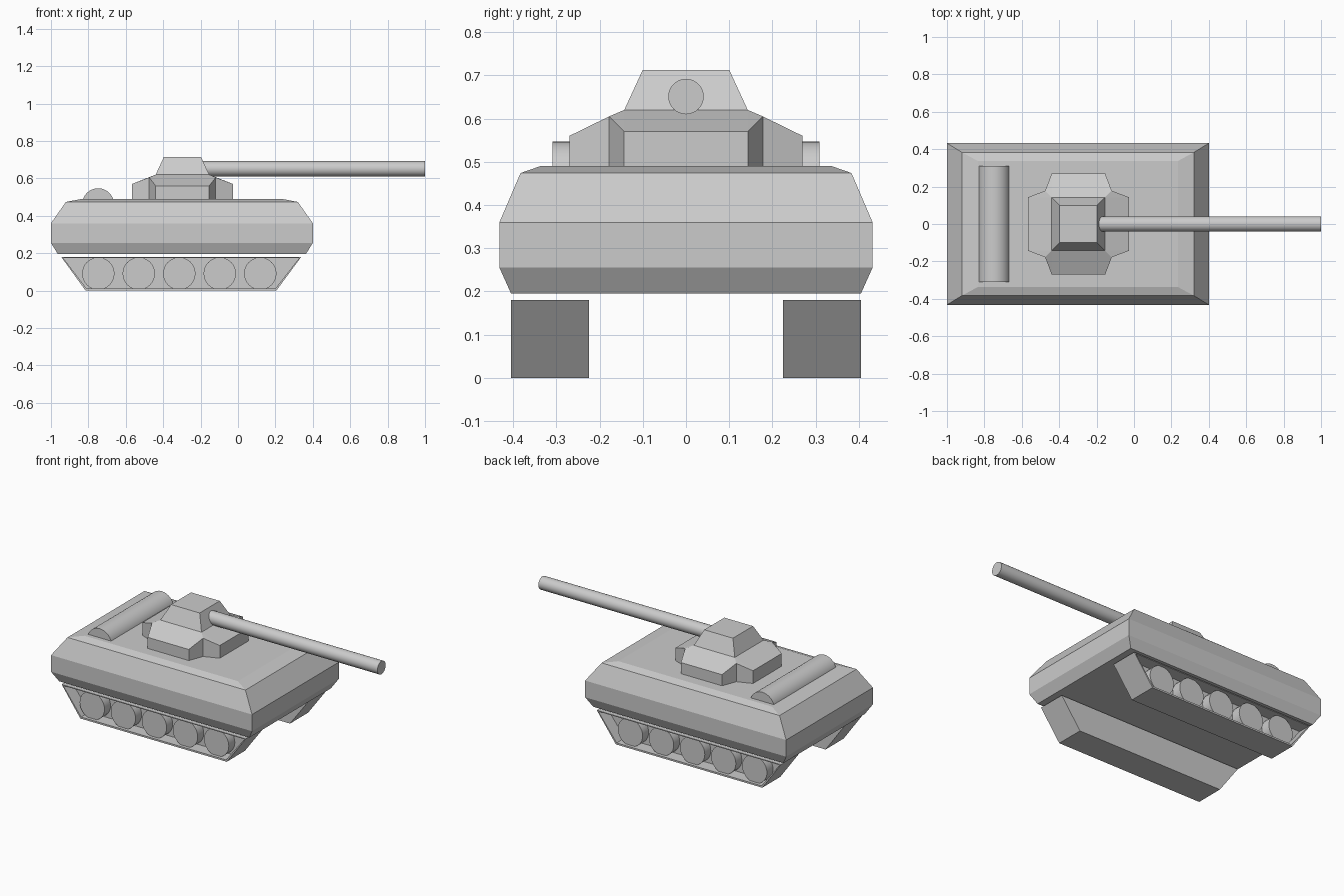
import bpy, bmesh, math
from mathutils import Vector

if "Cube" in bpy.data.objects:
    bpy.data.objects.remove(bpy.data.objects["Cube"])


def finish(name, bm):
    bmesh.ops.recalc_face_normals(bm, faces=bm.faces[:])
    me = bpy.data.meshes.new(name)
    bm.to_mesh(me)
    bm.free()
    ob = bpy.data.objects.new(name, me)
    bpy.context.collection.objects.link(ob)
    return ob


def cylinder(name, r, length, loc, rot):
    bpy.ops.mesh.primitive_cylinder_add(vertices=32, radius=r, depth=length,
                                        location=loc, rotation=rot)
    bpy.context.object.name = name
    bpy.ops.object.shade_smooth_by_angle(angle=math.radians(35))


def loft(bm, rings):
    """Join equal-length rings of points and cap both ends."""
    loops = [[bm.verts.new(p) for p in ring] for ring in rings]
    n = len(loops[0])
    for a, b in zip(loops, loops[1:]):
        for i in range(n):
            j = (i + 1) % n
            bm.faces.new((a[i], a[j], b[j], b[i]))
    bm.faces.new(loops[0][::-1])
    return bm.faces.new(loops[-1])


def rect(cx, hx, hy, z):
    return [(cx + sx * hx, sy * hy, z)
            for sx, sy in ((-1, -1), (1, -1), (1, 1), (-1, 1))]


# Hull: stacked rectangles
bm = bmesh.new()
loft(bm, [rect(-0.3, hx, hy, z) for hx, hy, z in (
    (0.663, 0.405, 0.195), (0.70, 0.432, 0.255), (0.70, 0.432, 0.36),
    (0.62, 0.383, 0.474), (0.535, 0.337, 0.49))])
finish("hull", bm)

# Tracks with recessed outer sides, and road wheels
profile = [(-0.945, 0.18), (-0.815, 0.0), (0.205, 0.0), (0.338, 0.18)]
for side, s in (("left", -1), ("right", 1)):
    bm = bmesh.new()
    outer = loft(bm, [[(x, s * y, z) for x, z in profile] for y in (0.225, 0.405)])
    bmesh.ops.recalc_face_normals(bm, faces=bm.faces[:])
    bmesh.ops.inset_region(bm, faces=[outer], thickness=0.012)
    rim = bmesh.ops.extrude_face_region(bm, geom=[outer])
    bmesh.ops.delete(bm, geom=[outer], context='FACES')
    bmesh.ops.translate(bm, vec=Vector((0, -s * 0.08, 0)),
                        verts=[g for g in rim["geom"] if isinstance(g, bmesh.types.BMVert)])
    finish(side + "_track", bm)
    for i in range(5):
        cylinder(f"{side}_wheel_{i + 1}", 0.0865, 0.08,
                 (-0.747 + i * 0.2165, s * 0.345, 0.091), (math.pi / 2, 0, 0))

# Turret base: cross-shaped outline, one quarter repeated around the centre
CX = -0.297
bm = bmesh.new()
outline, square = [], []
for k in range(4):
    c, sn = round(math.cos(k * math.pi / 2)), round(math.sin(k * math.pi / 2))
    edge = 0.57 if k % 2 == 0 else 0.56
    for x, y, z in ((0.27, -0.143, edge), (0.27, 0.143, edge), (0.178, 0.178, 0.605)):
        outline.append((CX + c * x - sn * y, sn * x + c * y, z))
    square.append((CX + 0.143 * (c - sn), 0.143 * (sn + c), 0.62))
low = [bm.verts.new((x, y, 0.48)) for x, y, z in outline]
up = [bm.verts.new(p) for p in outline]
top = [bm.verts.new(p) for p in square]
bm.faces.new(low[::-1])
bm.faces.new(top)
for i in range(12):
    j = (i + 1) % 12
    bm.faces.new((low[i], low[j], up[j], up[i]))
for k in range(4):
    a, b, c, d = (up[(3 * k + i) % 12] for i in range(4))
    bm.faces.new((a, b, top[k], top[k - 1]))
    bm.faces.new((b, c, top[k]))
    bm.faces.new((c, d, top[k]))
finish("turret_base", bm)

# Turret top
bm = bmesh.new()
loft(bm, [rect(CX, 0.143, 0.143, 0.62), rect(CX, 0.10, 0.10, 0.713)])
finish("turret_top", bm)

# Gun barrel and half-sunk rear drum
cylinder("gun_barrel", 0.041, 1.22, (0.39, 0, 0.651), (0, math.pi / 2, 0))
cylinder("rear_drum", 0.085, 0.618, (-0.748, 0, 0.462), (math.pi / 2, 0, 0))
